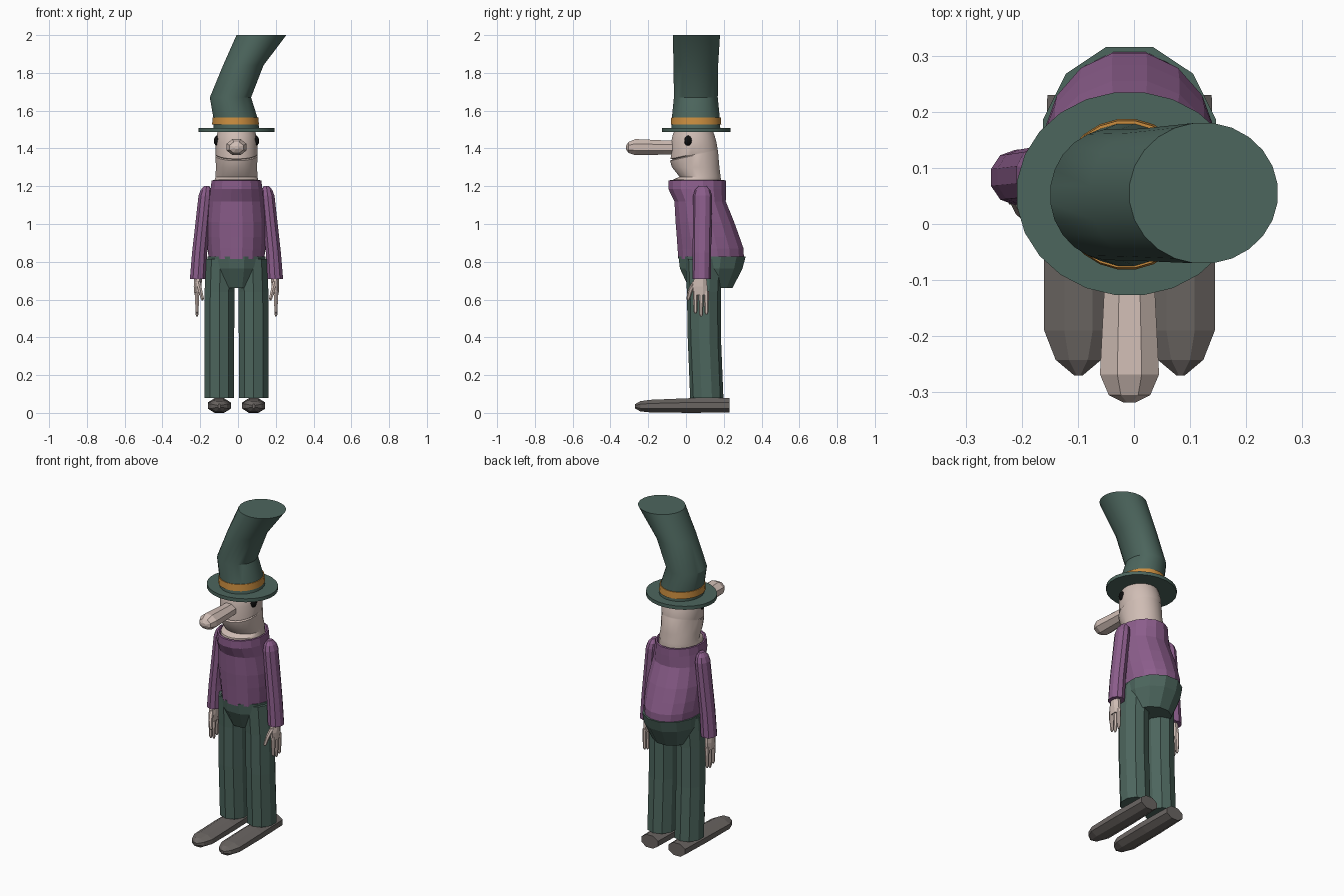
import bpy, bmesh, math

CX = -0.008  # body centre line


def mat(name, rgb):
    m = bpy.data.materials.new(name)
    m.diffuse_color = (*rgb, 1)
    return m


GREEN = mat("bottle green", (0.073, 0.132, 0.110))
PURPLE = mat("plum purple", (0.26, 0.11, 0.26))
ORANGE = mat("amber", (0.60, 0.27, 0.05))
SKIN = mat("pale skin", (0.63, 0.51, 0.46))
GREY = mat("shoe grey", (0.145, 0.130, 0.122))
BLACK = mat("black", (0.004, 0.004, 0.004))


def loft(name, rings, sides, material, axis="Z", smooth=False):
    """Skin through elliptical rings (cx, cy, cz, r1, r2, optional slope)."""
    bm = bmesh.new()
    loops = []
    for cx, cy, cz, r1, r2, *slope in rings:
        loop = []
        for i in range(sides):
            a = 2 * math.pi * (i + 0.5) / sides
            u, v = r1 * math.cos(a), r2 * math.sin(a)
            tilt = slope[0] * v if slope else 0
            co = (cx + u, cy + v, cz + tilt) if axis == "Z" else (cx + u, cy, cz + v)
            loop.append(bm.verts.new(co))
        loops.append(loop)
    for a, b in zip(loops, loops[1:]):
        for i in range(sides):
            j = (i + 1) % sides
            bm.faces.new((a[i], a[j], b[j], b[i]))
    bm.faces.new(loops[0])
    bm.faces.new(loops[-1])
    bmesh.ops.recalc_face_normals(bm, faces=bm.faces)
    me = bpy.data.meshes.new(name)
    bm.to_mesh(me)
    bm.free()
    me.materials.append(material)
    ob = bpy.data.objects.new(name, me)
    bpy.context.collection.objects.link(ob)
    if smooth:
        bpy.ops.object.select_all(action="DESELECT")
        ob.select_set(True)
        bpy.context.view_layer.objects.active = ob
        bpy.ops.object.shade_smooth_by_angle(angle=math.radians(30))
    return ob


def span(z, y0, y1, rx, cx=CX):
    """Horizontal ring given by its front and back limits."""
    return (cx, (y0 + y1) / 2, z, rx, (y1 - y0) / 2)


# Hat: bent crown, band and brim
loft("hat_crown", [(CX, 0.052, 1.50, 0.122, 0.131), (-0.013, 0.052, 1.56, 0.118, 0.128),
                   (-0.040, 0.052, 1.67, 0.110, 0.117), (0.028, 0.052, 1.84, 0.108, 0.119),
                   (0.124, 0.055, 2.0, 0.133, 0.126)], 24, GREEN, smooth=True)
loft("hat_band", [(-0.013, 0.053, 1.526, 0.125, 0.135),
                  (-0.014, 0.053, 1.565, 0.122, 0.132)], 24, ORANGE, smooth=True)
loft("hat_brim", [(CX, 0.054, 1.487, 0.202, 0.182),
                  (CX, 0.054, 1.508, 0.202, 0.182)], 24, GREEN, smooth=True)

# Head with neck, and a tilted mouth groove that fades toward the back
loft("head", [span(1.20, -0.075, 0.186, 0.120), span(1.235, -0.070, 0.186, 0.116),
              span(1.25, -0.035, 0.184, 0.112), span(1.30, -0.075, 0.178, 0.110),
              (CX, 0.042, 1.363, 0.112, 0.128, 0.22), (CX, 0.049, 1.368, 0.110, 0.119, 0.22),
              (CX, 0.043, 1.372, 0.112, 0.125, 0.22), span(1.43, -0.080, 0.163, 0.112),
              span(1.47, -0.072, 0.152, 0.106), span(1.495, -0.062, 0.142, 0.098)],
     24, SKIN, smooth=True)

# Long nose
loft("nose", [(CX, 0.0, 1.405, 0.044, 0.038), (CX, -0.12, 1.405, 0.049, 0.041),
              (CX, -0.268, 1.407, 0.057, 0.046), (CX, -0.305, 1.405, 0.040, 0.031),
              (CX, -0.318, 1.405, 0.012, 0.010)], 8, SKIN, axis="Y")

# Turtleneck sweater with an open collar lip
loft("sweater", [span(1.205, -0.06, 0.19, 0.112), span(1.232, -0.085, 0.205, 0.126),
                 span(1.23, -0.096, 0.215, 0.134), span(1.185, -0.096, 0.215, 0.140),
                 span(1.12, -0.064, 0.213, 0.148), span(1.01, -0.058, 0.258, 0.160),
                 span(0.93, -0.052, 0.287, 0.160), span(0.87, -0.048, 0.308, 0.156),
                 span(0.815, -0.044, 0.310, 0.150)], 16, PURPLE)

# Trousers seat
loft("trouser_seat", [span(0.828, -0.046, 0.322, 0.160), span(0.765, -0.038, 0.305, 0.156),
                      span(0.66, 0.012, 0.250, 0.115)], 12, GREEN)

for s, side in ((-1, "right"), (1, "left")):
    def X(d):
        return CX + s * d

    # Trouser leg
    loft(side + "_trouser_leg", [(X(0.091), 0.110, 0.08, 0.083, 0.088),
                                 (X(0.091), 0.097, 0.40, 0.083, 0.088),
                                 (X(0.090), 0.095, 0.64, 0.083, 0.090),
                                 (X(0.085), 0.095, 0.815, 0.080, 0.100)], 10, GREEN)

    # Long flat shoe
    loft(side + "_shoe", [(X(0.091), 0.23, 0.040, 0.060, 0.041),
                          (X(0.091), 0.02, 0.039, 0.066, 0.042),
                          (X(0.091), -0.19, 0.036, 0.066, 0.036),
                          (X(0.091), -0.242, 0.035, 0.044, 0.029),
                          (X(0.091), -0.27, 0.035, 0.008, 0.012)], 8, GREY, axis="Y")

    # Sleeve with a rounded shoulder
    loft(side + "_sleeve", [(X(0.204), 0.083, 0.708, 0.045, 0.049),
                            (X(0.195), 0.084, 0.85, 0.042, 0.049),
                            (X(0.165), 0.088, 1.15, 0.038, 0.050),
                            (X(0.161), 0.088, 1.18, 0.030, 0.041),
                            (X(0.158), 0.088, 1.202, 0.014, 0.020)], 10, PURPLE)

    # Hand: palm, three fingers and a thumb reaching forward
    loft(side + "_palm", [(X(0.203), 0.076, 0.725, 0.024, 0.034),
                          (X(0.206), 0.074, 0.67, 0.022, 0.042),
                          (X(0.208), 0.076, 0.625, 0.016, 0.040)], 8, SKIN)
    for k, (y, tip) in enumerate(((0.050, 0.525), (0.080, 0.510), (0.108, 0.520))):
        loft(f"{side}_finger_{k + 1}", [(X(0.208), y, 0.645, 0.013, 0.014),
                                        (X(0.209), y, 0.58, 0.011, 0.012),
                                        (X(0.209), y, tip + 0.012, 0.009, 0.010),
                                        (X(0.209), y, tip, 0.004, 0.005)], 6, SKIN)
    loft(side + "_thumb", [(X(0.203), 0.050, 0.695, 0.014, 0.016),
                           (X(0.192), 0.024, 0.65, 0.012, 0.014),
                           (X(0.181), 0.012, 0.605, 0.010, 0.010),
                           (X(0.180), 0.011, 0.595, 0.004, 0.004)], 6, SKIN)

    # Eye on the side of the head
    loft(side + "_eye", [(X(0.100), 0.012, 1.44 + 0.028 * math.sin(t),
                          0.021 * math.cos(t), 0.022 * math.cos(t))
                         for t in (-1.4, -0.9, -0.45, 0, 0.45, 0.9, 1.4)],
         12, BLACK, smooth=True)
